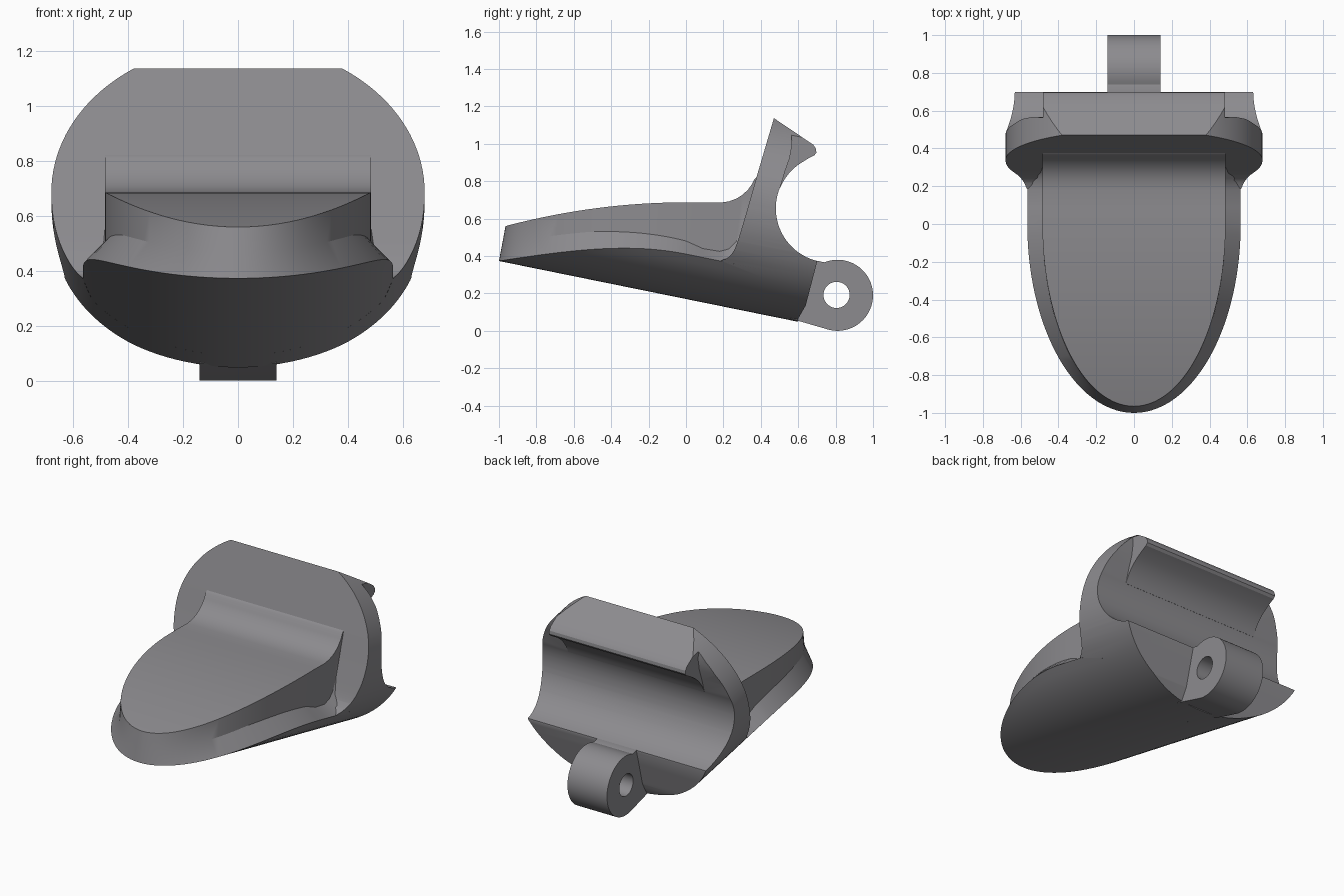
import bpy, bmesh
from math import sin, cos, pi, radians, sqrt

if "Cube" in bpy.data.objects:
    bpy.data.objects.remove(bpy.data.objects["Cube"])

W, H_LOW, H_UP = 0.68, 0.586, 0.575     # sheared shell: half width, lower / upper half height


def axis_z(y):
    return 0.68 - 0.203 * (y - 0.4)


def shell_z(x, y):
    return axis_z(y) - H_LOW * max(0, 1 - (x / W) ** 2) ** 0.45


def arc(cy, cz, r, a0, a1, n):
    return [(cy + r * cos(radians(a0 + (a1 - a0) * i / n)),
             cz + r * sin(radians(a0 + (a1 - a0) * i / n))) for i in range(n + 1)]


def loft(name, rings):
    """Closed skin through equal-length rings, capped at both ends."""
    bm = bmesh.new()
    vs = [[bm.verts.new(p) for p in r] for r in rings]
    n = len(rings[0])
    for a, b in zip(vs, vs[1:]):
        for i in range(n):
            j = (i + 1) % n
            bm.faces.new((a[i], a[j], b[j], b[i]))
    bm.faces.new(vs[0])
    bm.faces.new(vs[-1])
    bmesh.ops.remove_doubles(bm, verts=bm.verts, dist=1e-5)
    bmesh.ops.recalc_face_normals(bm, faces=bm.faces)
    me = bpy.data.meshes.new(name)
    bm.to_mesh(me)
    bm.free()
    ob = bpy.data.objects.new(name, me)
    bpy.context.collection.objects.link(ob)
    return ob


def prism(name, profile, hw):
    return loft(name, [[(x, y, z) for y, z in profile] for x in (-hw, hw)])


def boolean(ob, cutter, op):
    m = ob.modifiers.new(op, 'BOOLEAN')
    m.object, m.operation, m.solver = cutter, op, 'EXACT'
    bpy.context.view_layer.objects.active = ob
    bpy.ops.object.modifier_apply(modifier=m.name)


def interp(pts, y):
    for (a, za), (b, zb) in zip(pts, pts[1:]):
        if y <= b:
            return za + (zb - za) * max(0, (y - a) / (b - a))
    return pts[-1][1]


# Shell used to trim the upright parts
def shell_ring(y):
    ring = []
    for i in range(128):
        a = 2 * pi * i / 128
        x = W * cos(a)
        ring.append((x, y, axis_z(y) + H_UP * sin(a) if i <= 64 else shell_z(x, y)))
    return ring


shell = loft("shell_cutter", [shell_ring(-1.2), shell_ring(1.2)])
shell.hide_render = True

# Tongue: curved belly, sloping rim, vertical wall and raised top
top_fillet = [(0.18, 0.69), (0.23, 0.697), (0.27, 0.712), (0.30, 0.731), (0.33, 0.758),
              (0.35, 0.785), (0.365, 0.815), (0.38, 0.83), (0.39, 0.835)]
rim_fillet = [(0.09, 0.445), (0.18, 0.43), (0.23, 0.443), (0.27, 0.485), (0.30, 0.56), (0.33, 0.62)]


def top_z(y):
    return 0.692 - 0.127 * (min(0, y) / 0.965) ** 2 if y < 0.15 else interp(top_fillet, y)


stations = [-cos(pi / 2 * i / 28) for i in range(29)]
stations += [0.09, 0.18, 0.23, 0.27, 0.30, 0.33, 0.35, 0.365, 0.38, 0.39]
rings = []
for y in stations:
    s = sqrt(max(1e-6, 1 - min(0, y) ** 2))
    xo, xi = 0.565 * s, 0.485 * s
    yi = y * 0.965 if y < 0 else y
    ym = y * 0.982 if y < 0 else y
    rim = shell_z(xo, y) + 0.095 - 0.045 * max(0, (y + 0.5) / 0.9)
    if y > 0.05:
        rim = interp(rim_fillet, y)
    ring = [(xo * k / 16, y, shell_z(xo * k / 16, y)) for k in range(-16, 17)]
    ring += [(xi, ym, rim), (xi, yi, top_z(yi)), (-xi, yi, top_z(yi)), (-xi, ym, rim)]
    rings.append(ring)
tongue = loft("tongue", rings)

# Upright disc with fillet at its foot and a hollow rear
front = [(0.47, 1.142), (0.375, 0.82), (0.33, 0.66), (0.297, 0.55), (0.277, 0.485), (0.26, 0.44),
         (0.24, 0.41), (0.22, 0.393), (0.185, 0.38), (0.385, 0.30), (0.388, 0.0)]
back = [(0.6, 0.0), (0.6, 0.07), (0.64, 0.14), (0.70, 0.37)]
hollow = arc(0.77, 0.66, 0.29, 256, 155, 18)
upright = prism("upright_disc", front + back + hollow +
                [(0.53, 0.86), (0.555, 0.93), (0.567, 1.0), (0.562, 1.08)], 0.9)

# Hooked lip along the top rear edge, merged into the disc
hook = prism("hook_lip", [(0.562, 1.08), (0.51, 1.04), (0.46, 0.9), (0.46, 0.78)] +
             arc(0.77, 0.66, 0.288, 158, 121, 8) +
             [(0.66, 0.93), (0.685, 0.942), (0.697, 0.957), (0.695, 0.978), (0.68, 1.0005)], 0.483)
boolean(upright, hook, 'UNION')
boolean(upright, shell, 'INTERSECT')

# Hinge lug with a through hole
lug = prism("hinge_lug", arc(0.81, 0.195, 0.19, -103, 112, 40) +
            [(0.70, 0.38), (0.66, 0.375), (0.56, 0.30), (0.56, 0.07)], 0.14)
pin = prism("pin_cutter", arc(0.805, 0.197, 0.07, 0, 350, 35), 0.4)
boolean(lug, pin, 'DIFFERENCE')

for cutter in (shell, pin, hook):
    bpy.data.objects.remove(cutter)

# Dark grey finish, smooth curves with crisp edges, standing on the ground
grey = bpy.data.materials.new("dark_grey")
grey.diffuse_color = (0.265, 0.26, 0.275, 1)
grey.use_nodes = True
grey.node_tree.nodes["Principled BSDF"].inputs["Base Color"].default_value = grey.diffuse_color
low = min(v.co.z for v in lug.data.vertices)
for ob in (tongue, upright, lug):
    ob.data.materials.clear()
    ob.data.materials.append(grey)
    ob.location.z = -low
    bpy.ops.object.select_all(action='DESELECT')
    ob.select_set(True)
    bpy.context.view_layer.objects.active = ob
    bpy.ops.object.shade_smooth_by_angle(angle=radians(25))
